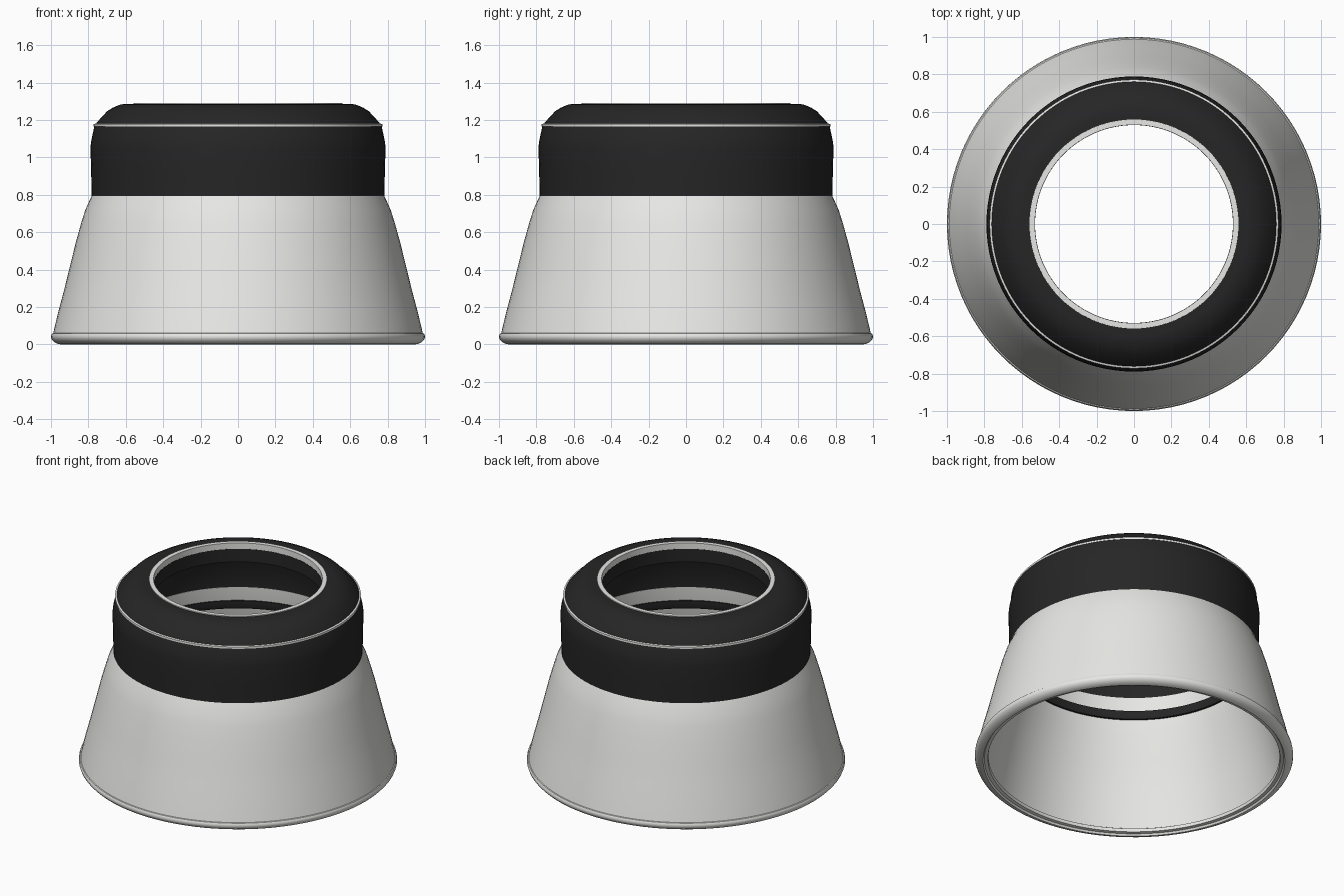
import bpy, bmesh, math

SEGMENTS = 96


def material(name, rgb):
    m = bpy.data.materials.new(name)
    m.diffuse_color = (*rgb, 1.0)
    return m


LIGHT = material("warm_white", (0.80, 0.80, 0.78))
DARK = material("charcoal", (0.019, 0.019, 0.019))


def lathe(name, profile, mat, angle=30):
    """Spin a closed (radius, height) cross-section around z."""
    bm = bmesh.new()
    rings = []
    for i in range(SEGMENTS):
        a = 2 * math.pi * i / SEGMENTS
        rings.append([bm.verts.new((r * math.cos(a), r * math.sin(a), z))
                      for r, z in profile])
    n = len(profile)
    for i in range(SEGMENTS):
        a, b = rings[i], rings[(i + 1) % SEGMENTS]
        for j in range(n):
            k = (j + 1) % n
            bm.faces.new((a[j], b[j], b[k], a[k]))
    bmesh.ops.recalc_face_normals(bm, faces=bm.faces)
    mesh = bpy.data.meshes.new(name)
    bm.to_mesh(mesh)
    bm.free()
    mesh.materials.append(mat)
    ob = bpy.data.objects.new(name, mesh)
    bpy.context.collection.objects.link(ob)
    bpy.ops.object.select_all(action='DESELECT')
    ob.select_set(True)
    bpy.context.view_layer.objects.active = ob
    bpy.ops.object.shade_smooth_by_angle(angle=math.radians(angle))
    return ob


# Flared shade: rolled rim, outer wall, neck tucked into the cap, inner wall
lathe("flared_shade", [
    (0.948, 0.0), (0.965, 0.003), (0.983, 0.012), (0.995, 0.025),
    (1.0, 0.038), (0.998, 0.05), (0.994, 0.058), (0.988, 0.06),
    (0.962, 0.17), (0.930, 0.29), (0.898, 0.42), (0.866, 0.55),
    (0.838, 0.65), (0.816, 0.72), (0.784, 0.79),
    (0.775, 0.81), (0.765, 0.885), (0.745, 0.885), (0.752, 0.80),
    (0.765, 0.73), (0.783, 0.64), (0.835, 0.47), (0.885, 0.25),
    (0.93, 0.045), (0.914, 0.035), (0.918, 0.014), (0.94, 0.012)], LIGHT, 35)

# Hollow dark cap with rounded shoulder
lathe("cap", [
    (0.783, 0.787), (0.785, 0.92), (0.789, 1.05), (0.786, 1.08),
    (0.768, 1.168), (0.763, 1.178), (0.70, 1.246), (0.67, 1.265),
    (0.63, 1.282), (0.60, 1.286), (0.54, 1.286), (0.54, 1.165),
    (0.62, 1.16), (0.69, 1.13), (0.74, 1.05), (0.747, 0.88),
    (0.772, 0.875), (0.772, 0.787)], DARK)

# Thin bright line around the shoulder
lathe("shoulder_trim", [
    (0.755, 1.164), (0.772, 1.164), (0.772, 1.177), (0.755, 1.182)], LIGHT)

# Bright lip around the top opening
lathe("opening_lip", [
    (0.56, 1.28), (0.559, 1.291), (0.53, 1.291),
    (0.53, 1.25), (0.545, 1.25), (0.545, 1.28)], LIGHT)

# Dark liner below the lip
lathe("opening_liner", [
    (0.529, 1.25), (0.545, 1.25), (0.545, 1.16), (0.529, 1.16)], DARK)

# Dark gasket inside the neck
lathe("neck_gasket", [
    (0.744, 0.79), (0.765, 0.79), (0.77, 0.735), (0.75, 0.735),
    (0.743, 0.75)], DARK)
